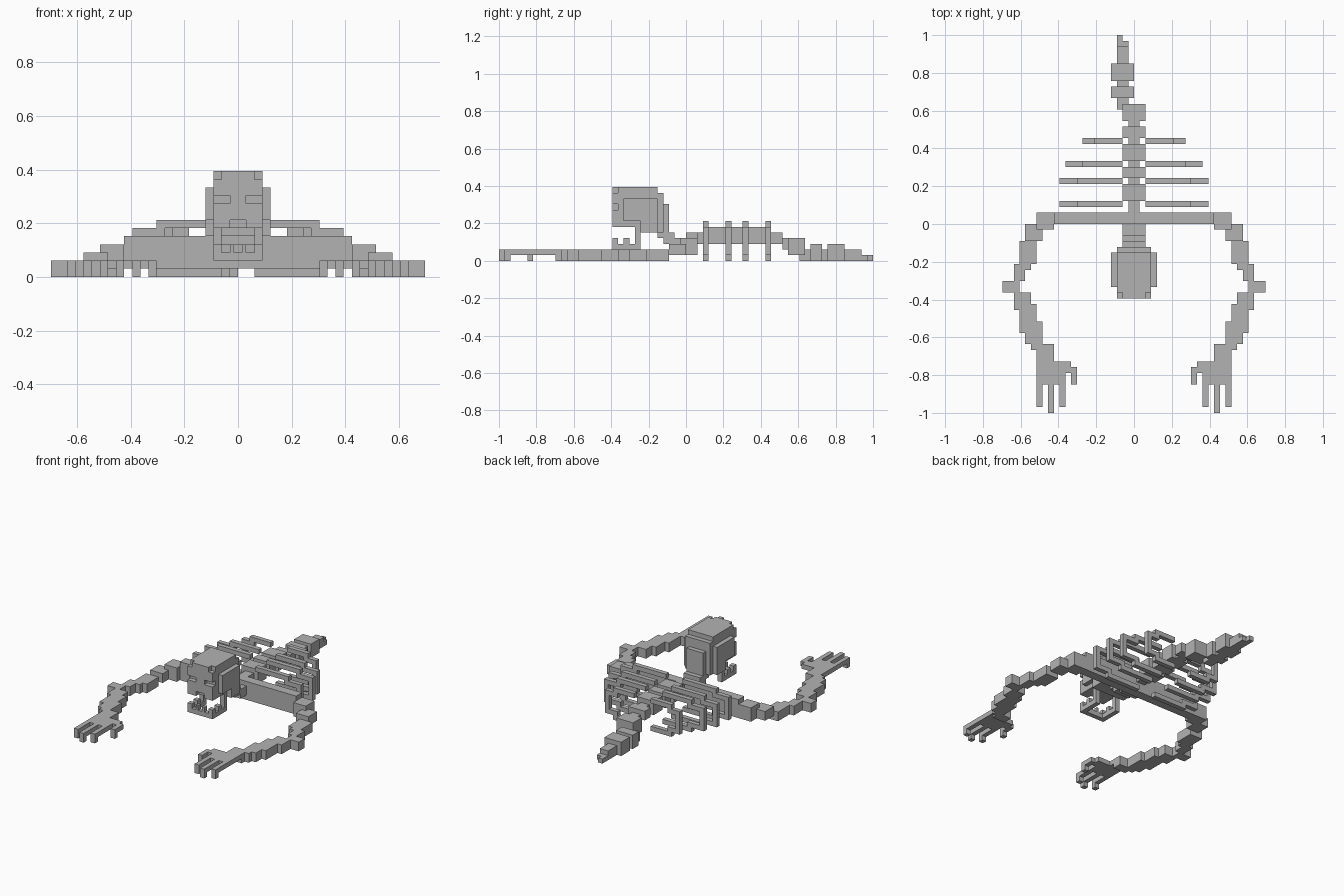
import bpy
import bmesh
from mathutils import Matrix, Vector

if "Cube" in bpy.data.objects:
    bpy.data.objects.remove(bpy.data.objects["Cube"], do_unlink=True)

UNIT = 2 / 66  # edge length of one block

bone = bpy.data.materials.new("bone_grey")
bone.use_nodes = True
bone.diffuse_color = (0.45, 0.45, 0.45, 1)
bone.node_tree.nodes["Principled BSDF"].inputs["Base Color"].default_value = bone.diffuse_color


def add_box(bm, x, y, z):
    """Add a box given its start and end along each axis, in blocks."""
    low, high = Vector((x[0], y[0], z[0])), Vector((x[1], y[1], z[1]))
    size, centre = (high - low) * UNIT, (high + low) * UNIT / 2
    bmesh.ops.create_cube(bm, size=1, matrix=Matrix.Translation(centre) @ Matrix.Diagonal(size.to_4d()))


def build(name, boxes, side=0):
    """Make one object; side 1 or -1 flips the boxes across x."""
    bm = bmesh.new()
    for x, y, z in boxes:
        if side < 0:
            x = (-x[1], -x[0])
        add_box(bm, x, y, z)
    mesh = bpy.data.meshes.new(name)
    bm.to_mesh(mesh)
    bm.free()
    mesh.materials.append(bone)
    part = bpy.data.objects.new(name, mesh)
    bpy.context.collection.objects.link(part)
    return part


def wide(half):
    """Span centred on x = 0."""
    return (-half, half)


def build_pair(name, boxes):
    for label, side in (("left", 1), ("right", -1)):
        build(label + "_" + name, boxes, side)


# Skull: main block, stepped back and bottom
build("skull", [
    (wide(3), (-12, -5), (6, 13)),
    (wide(3), (-8, -4), (5, 12)),
    (wide(2), (-4, -3), (5, 10)),
])
build_pair("temple", [
    ((3, 4), (-11, -5), (7, 11)),
    ((3, 4), (-8, -5), (5, 7)),
])

# Face: layers that leave the eye sockets and nose hole open
face = (-13, -12)
build("face", [
    (wide(2), face, (12, 13)),
    (wide(3), face, (10, 12)),
    (wide(1), face, (9, 10)),
    (wide(3), face, (7, 9)),
])
build_pair("cheek", [((1, 3), face, (6, 7))])

# Lower jaw: open loop with separate teeth
build("jaw_front", [(wide(3), face, (2, 3))])
build_pair("jaw_side", [
    ((2, 3), (-12, -8), (2, 3)),
    ((2, 3), (-9, -8), (3, 6)),
    ((2, 3), (-11, -10), (3, 4)),
    ((2, 3), face, (3, 4)),
    ((0.5, 1), face, (3, 4)),
])

# Neck steps down from the skull to the shoulders
build("neck", [
    (wide(2), (-5, -2), (4, 5)),
    (wide(2), (-4, 0), (3, 4)),
    (wide(2), (-2, 0), (2, 3)),
])

# Shoulder girdle
build("shoulder_bar", [(wide(14), (0, 2), (1, 5))])
build_pair("shoulder", [
    ((14, 17), (-1, 2), (1, 4)),
    ((16, 19), (-3, 0), (1, 3)),
])

# Spine: thin core with wide vertebrae
build("spine_core", [
    (wide(1), (2, 15), (3, 5)),
    (wide(1), (15, 18), (3, 4)),
    (wide(1), (17, 18), (2, 4)),
])
for start, end in ((4, 7), (8, 10), (11, 14)):
    build("vertebra", [(wide(2), (start, end), (3, 6))])
build("lower_vertebra", [(wide(2), (15, 17), (3, 5))])
build("hip_vertebra", [(wide(2), (18, 21), (1, 4))])

# Tail, bent a little towards the right side
core = (-3, -1)
knob = (-4, 0)
build("tail", [
    (core, (20, 31), (0, 2)),
    (knob, (22, 24), (0, 3)),
    (knob, (25, 28), (0, 3)),
    (core, (31, 32), (0, 1)),
    ((-3, -2), (32, 33), (0, 1)),
])


# Ribs: stepped hoops, open next to the spine
def rib(y, bend, outer):
    row = (y, y + 1)
    build_pair("rib", [
        ((2, bend), row, (6, 7)),
        ((bend - 1, outer), row, (5, 6)),
        ((outer - 1, outer), row, (2, 5)),
        ((bend - 1, outer), row, (1, 2)),
        ((2, bend), row, (0, 1)),
    ])


for place, bend, outer in ((3, 10, 13), (7, 10, 13), (10, 9, 12), (14, 7, 9)):
    rib(place, bend, outer)

# Arms: overlapping blocks going out to the elbow and back in to the wrist
ground = (0, 2)
build_pair("upper_arm", [
    (x, y, ground) for x, y in (
        ((17, 20), (-7, -3)),
        ((18, 21), (-8, -7)),
        ((19, 21), (-10, -8)),
        ((20, 23), (-12, -10)),
    )
])
build_pair("forearm", [
    (x, y, ground) for x, y in (
        ((18, 21), (-14, -12)),
        ((17, 21), (-15, -14)),
        ((17, 20), (-17, -15)),
        ((16, 20), (-19, -17)),
        ((16, 19), (-21, -19)),
        ((14, 18), (-22, -21)),
        ((14, 17), (-23, -22)),
    )
])

# Hands rest on bent finger tips
above = (1, 2)
build_pair("palm", [
    ((14, 17), (-24, -23), above),
    ((12, 17), (-28, -24), above),
])
build_pair("thumb", [
    ((11, 12), (-26, -24), above),
    ((10, 11), (-28, -25), above),
    ((10, 11), (-28, -27), (0, 1)),
])
for inner, tip in ((12, -32), (14, -33), (16, -32)):
    span = (inner, inner + 1)
    build_pair("finger", [
        (span, (tip, -28), above),
        (span, (tip, tip + 1), (0, 1)),
    ])
